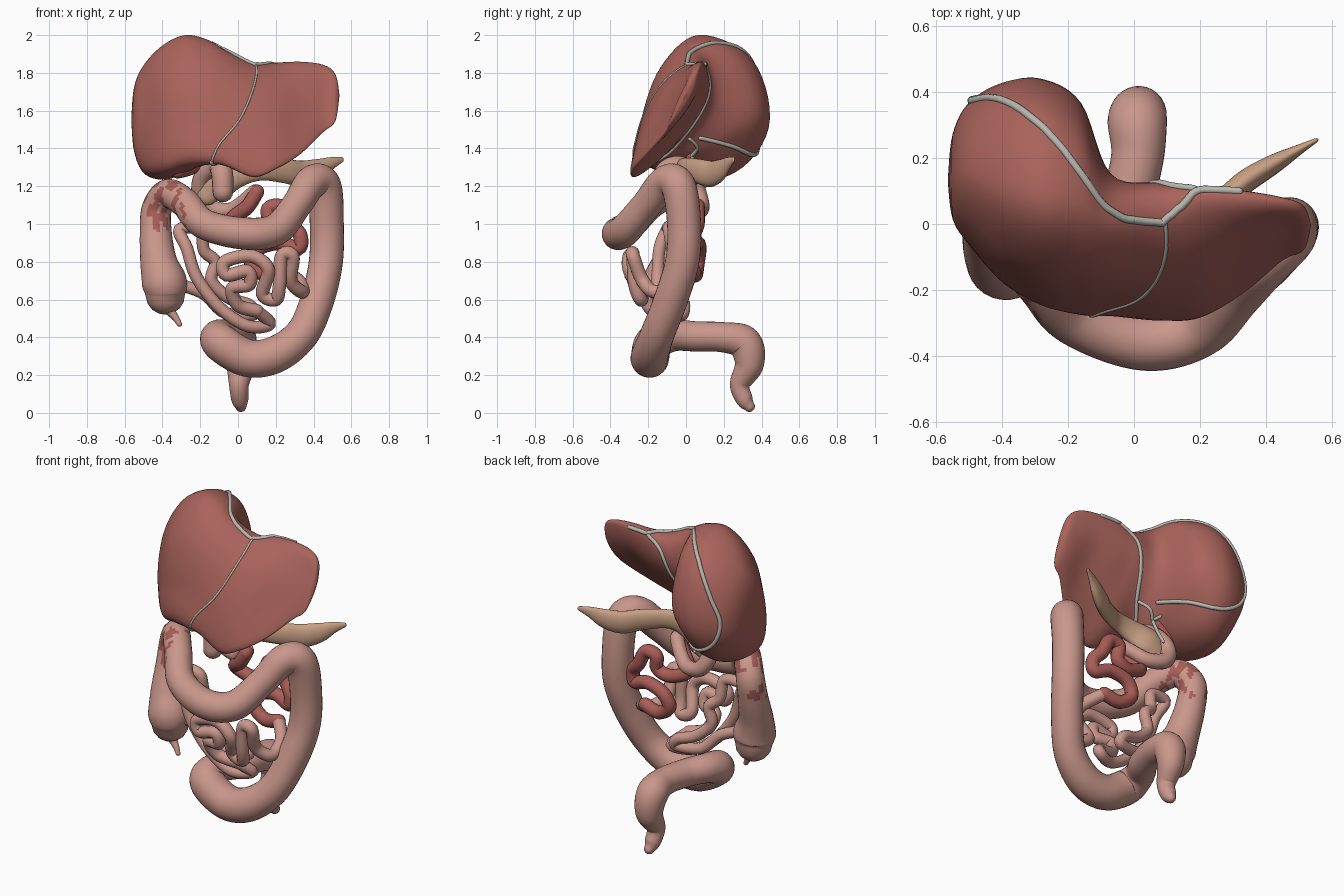
import bpy, math
from mathutils import Vector, noise
from mathutils.bvhtree import BVHTree


def mat(name, r, g, b):
    m = bpy.data.materials.new(name)
    m.diffuse_color = (r, g, b, 1)
    return m


LIVER = mat("liver_red", .40, .125, .105)
PINK = mat("gut_pink", .59, .31, .26)
RED = mat("gut_red", .40, .11, .095)
TAN = mat("pancreas_tan", .58, .35, .23)
GREY = mat("ligament_grey", .48, .48, .43)


def spline(pts, n, closed=False):
    """Catmull-Rom samples through equal-length tuples."""
    k, out = len(pts), []
    for i in range(k if closed else k - 1):
        get = (lambda j: pts[j % k]) if closed else (lambda j: pts[max(0, min(k - 1, j))])
        a, b, c, d = get(i - 1), get(i), get(i + 1), get(i + 2)
        for s in range(n):
            t = s / n
            out.append(tuple(.5 * (2 * q + (r - p) * t + (2 * p - 5 * q + 4 * r - u) * t * t
                                   + (3 * q - p - 3 * r + u) * t ** 3)
                             for p, q, r, u in zip(a, b, c, d)))
    if not closed:
        out.append(tuple(pts[-1]))
    return out


def loft(name, rings, material):
    """Skin a list of closed rings and cap both ends."""
    m, k = len(rings[0]), len(rings)
    faces = [(i * m + j, i * m + (j + 1) % m, (i + 1) * m + (j + 1) % m, (i + 1) * m + j)
             for i in range(k - 1) for j in range(m)]
    faces += [tuple(range(m))[::-1], tuple(range((k - 1) * m, k * m))]
    me = bpy.data.meshes.new(name)
    me.from_pydata([tuple(v) for r in rings for v in r], [], faces)
    me.materials.append(material)
    me.shade_smooth()
    ob = bpy.data.objects.new(name, me)
    bpy.context.collection.objects.link(ob)
    return ob


def tube(name, pts, material, radius=None, n=6, sides=14, flat=1.0, samples=None):
    """Round-ended tube; pts are (x, y, z, r) or (x, y, z) with a fixed radius."""
    pts = [tuple(p) if len(p) == 4 else tuple(p) + (radius,) for p in pts]
    path = samples or spline(pts, n)
    P = [Vector(p[:3]) for p in path]
    R = [p[3] for p in path]
    t0, t1 = (P[0] - P[1]).normalized(), (P[-1] - P[-2]).normalized()
    caps = [(math.sin(a), max(.04, math.cos(a))) for a in (.4, .8, 1.2, 1.57)]
    P = [P[0] + t0 * R[0] * s for s, c in caps[::-1]] + P + [P[-1] + t1 * R[-1] * s for s, c in caps]
    R = [R[0] * c for s, c in caps[::-1]] + R + [R[-1] * c for s, c in caps]
    nrm, rings = Vector((.05, .02, 1)), []
    for i, p in enumerate(P):
        t = (P[min(i + 1, len(P) - 1)] - P[max(i - 1, 0)]).normalized()
        nrm = nrm - t * nrm.dot(t)
        if nrm.length < .05:
            nrm = t.orthogonal()
        nrm.normalize()
        b = t.cross(nrm)
        rings.append([p + R[i] * (nrm * math.cos(a) + b * flat * math.sin(a))
                      for a in (2 * math.pi * j / sides for j in range(sides))])
    return loft(name, rings, material)


# Liver: (y, z) sections along x, from front tip over the top to the underside
sections = [
    (-.50, [(-.03, 1.30), (-.06, 1.5), (.01, 1.74), (.15, 1.84), (.32, 1.72), (.36, 1.48), (.17, 1.29)]),
    (-.40, [(-.14, 1.28), (-.16, 1.5), (-.09, 1.78), (.10, 1.945), (.36, 1.81), (.42, 1.48), (.21, 1.25)]),
    (-.28, [(-.21, 1.31), (-.215, 1.55), (-.125, 1.83), (.07, 2.0), (.35, 1.87), (.435, 1.53), (.22, 1.29)]),
    (-.16, [(-.25, 1.32), (-.235, 1.55), (-.14, 1.82), (.05, 1.975), (.28, 1.87), (.36, 1.57), (.12, 1.39)]),
    (-.07, [(-.265, 1.31), (-.245, 1.52), (-.15, 1.78), (0, 1.92), (.12, 1.85), (.14, 1.62), (-.04, 1.42)]),
    (.08, [(-.285, 1.25), (-.25, 1.48), (-.145, 1.72), (0, 1.845), (.11, 1.81), (.10, 1.65), (-.10, 1.38)]),
    (.20, [(-.28, 1.29), (-.22, 1.5), (-.11, 1.72), (.03, 1.84), (.11, 1.83), (.08, 1.66), (-.10, 1.43)]),
    (.33, [(-.21, 1.37), (-.14, 1.55), (-.06, 1.72), (.04, 1.845), (.10, 1.84), (.07, 1.70), (-.07, 1.51)]),
    (.45, [(-.11, 1.485), (-.07, 1.61), (-.01, 1.74), (.04, 1.83), (.08, 1.83), (.06, 1.71), (-.02, 1.57)]),
]


def shrunk(sec, x, f):
    cy, cz = (sum(p[i] for p in sec[1]) / 7 for i in (0, 1))
    return (x, [(cy + (y - cy) * f, cz + (z - cz) * f) for y, z in sec[1]])


a, b = sections[0], sections[-1]
sections = [shrunk(a, -.565, .02), shrunk(a, -.55, .6)] + sections + [shrunk(b, .515, .7), shrunk(b, .537, .02)]
rows = spline([(x,) + tuple(c for p in s for c in p) for x, s in sections], 6)
liver = loft("liver", [[(r[0],) + q for q in spline([r[i:i + 2] for i in range(1, 15, 2)], 7, True)]
                       for r in rows], LIVER)
bvh = BVHTree.FromPolygons([v.co for v in liver.data.vertices], [p.vertices[:] for p in liver.data.polygons])


# Ligaments: thin cords snapped to the liver surface
def ligament(name, pts, r):
    s = [tuple(bvh.find_nearest(Vector(p))[0]) + (r,) for p in spline(pts, 8)]
    tube(name, pts, GREY, r, sides=8, samples=s)


ligament("falciform_ligament", [(.10, 0, 1.86), (.10, -.10, 1.79), (.06, -.18, 1.66), (0, -.23, 1.54),
                                (-.10, -.26, 1.42), (-.14, -.27, 1.33)], .006)
ligament("right_coronary_ligament", [(.09, 0, 1.86), (-.03, .02, 1.91), (-.11, .09, 1.95), (-.2, .2, 1.95),
                                     (-.35, .35, 1.85), (-.44, .39, 1.72), (-.49, .37, 1.58), (-.46, .38, 1.45),
                                     (-.35, .36, 1.38), (-.2, .24, 1.42), (-.1, .08, 1.45)], .012)
ligament("left_coronary_ligament", [(.09, 0, 1.86), (.15, .06, 1.86), (.2, .11, 1.85), (.32, .11, 1.85)], .012)
ligament("venous_ligament", [(.18, .12, 1.84), (.08, .11, 1.76), (.03, .09, 1.63), (-.02, 0, 1.48),
                             (-.09, -.1, 1.38), (-.14, -.26, 1.33)], .011)

# Bile ducts and gallbladder under the liver
for i, end in enumerate([(-.2, .06, 1.43), (-.02, .02, 1.45), (-.13, .1, 1.2)]):
    tube("bile_duct_%d" % i, [(-.11, .03, 1.36), ((end[0] - .11) / 2, .06, (end[2] + 1.36) / 2), end], GREY, .01, sides=8)
tube("gallbladder", [(-.32, -.05, 1.28, .04), (-.24, 0, 1.31, .045), (-.16, .02, 1.36, .02)], RED)

# Large intestine: caecum, ascending, transverse, descending, sigmoid, rectum
colon = tube("colon", [
    (-.385, -.11, .625, .105), (-.39, -.11, .69, .12), (-.42, -.08, .80, .098), (-.435, -.03, .95, .085),
    (-.43, -.01, 1.08, .08), (-.37, -.07, 1.16, .078), (-.28, -.18, 1.11, .078), (-.18, -.29, 1.0, .08),
    (.03, -.36, .95, .085), (.2, -.32, .97, .085), (.31, -.21, 1.1, .08), (.39, -.11, 1.22, .088),
    (.455, -.04, 1.20, .092), (.47, -.01, 1.0, .09), (.465, -.02, .8, .09), (.42, -.08, .6, .09),
    (.34, -.15, .42, .09), (.2, -.19, .31, .098), (.05, -.19, .29, .10), (-.09, -.17, .37, .10),
    (-.10, -.07, .41, .085), (-.03, .05, .405, .08), (.01, .2, .40, .08), (.01, .31, .37, .09),
    (.015, .335, .26, .078), (.005, .285, .15, .053), (.01, .31, .07, .045), (.015, .335, .035, .03)],
    PINK, n=9, sides=28)
colon.data.materials.append(RED)
for f in colon.data.polygons:
    c = f.center
    if c.x < -.28 and .96 < c.z < 1.23 and noise.noise(Vector((c.x * 25, c.y * 25, c.z * 12))) > .12:
        f.material_index = 1
tube("appendix", [(-.37, -.12, .55, .03), (-.335, -.13, .51, .02), (-.31, -.14, .47, .014)], PINK, sides=10)

# Pancreas: flattened, lumpy, tail to the back
tube("pancreas", [(-.16, .02, 1.16, .06), (-.1, .01, 1.22, .09), (0, -.02, 1.27, .075), (.12, -.01, 1.29, .06),
                  (.25, .06, 1.28, .065), (.34, .13, 1.265, .07), (.42, .18, 1.285, .06), (.49, .22, 1.32, .035),
                  (.545, .25, 1.34, .016)], TAN, flat=.5)

# Small intestine
tube("duodenum", [(-.08, -.13, 1.17, .055), (-.085, -.11, 1.27, .058), (-.11, -.04, 1.31, .052),
                  (-.18, .02, 1.26, .05), (-.2, .06, 1.17, .047), (-.15, .08, 1.09, .045),
                  (-.05, .06, 1.07, .042), (.02, .02, 1.11, .04), (.09, -.04, 1.17, .04)], PINK)
tube("jejunum", [(.10, -.06, 1.17), (.05, -.05, 1.09), (-.03, .02, 1.02), (.08, .04, .97), (.16, .05, 1.0),
                 (.16, .06, 1.08), (.23, .06, 1.09), (.28, .06, 1.0), (.33, .04, .94), (.32, .04, .87),
                 (.22, .06, .90), (.11, .07, .87), (.07, .06, .79), (.15, .05, .73), (.25, .04, .75)], RED, .039)
tube("upper_ileum", [(.25, .04, .75), (.33, -.05, .69), (.34, -.16, .64), (.28, -.23, .70), (.29, -.28, .83),
                     (.23, -.28, .83), (.22, -.27, .68), (.20, -.24, .60), (.13, -.24, .63), (.16, -.30, .76),
                     (.07, -.30, .83), (-.07, -.29, .80), (-.06, -.29, .73), (.05, -.29, .75), (.06, -.27, .68),
                     (-.03, -.24, .66), (0, -.2, .57), (.10, -.17, .54)], PINK, .036)
tube("lower_ileum", [(.10, -.17, .54), (.17, -.10, .47), (.05, -.14, .46), (-.10, -.15, .56), (-.22, -.15, .72),
                     (-.27, -.14, .87), (-.31, -.10, .97), (-.2, -.09, .97), (-.18, -.07, .86), (-.12, -.05, .80),
                     (-.14, -.05, .70), (-.05, -.03, .61), (.06, -.01, .57), (.08, -.02, .52), (-.07, -.05, .53),
                     (-.18, -.08, .63), (-.31, -.10, .68)], PINK, .033)
